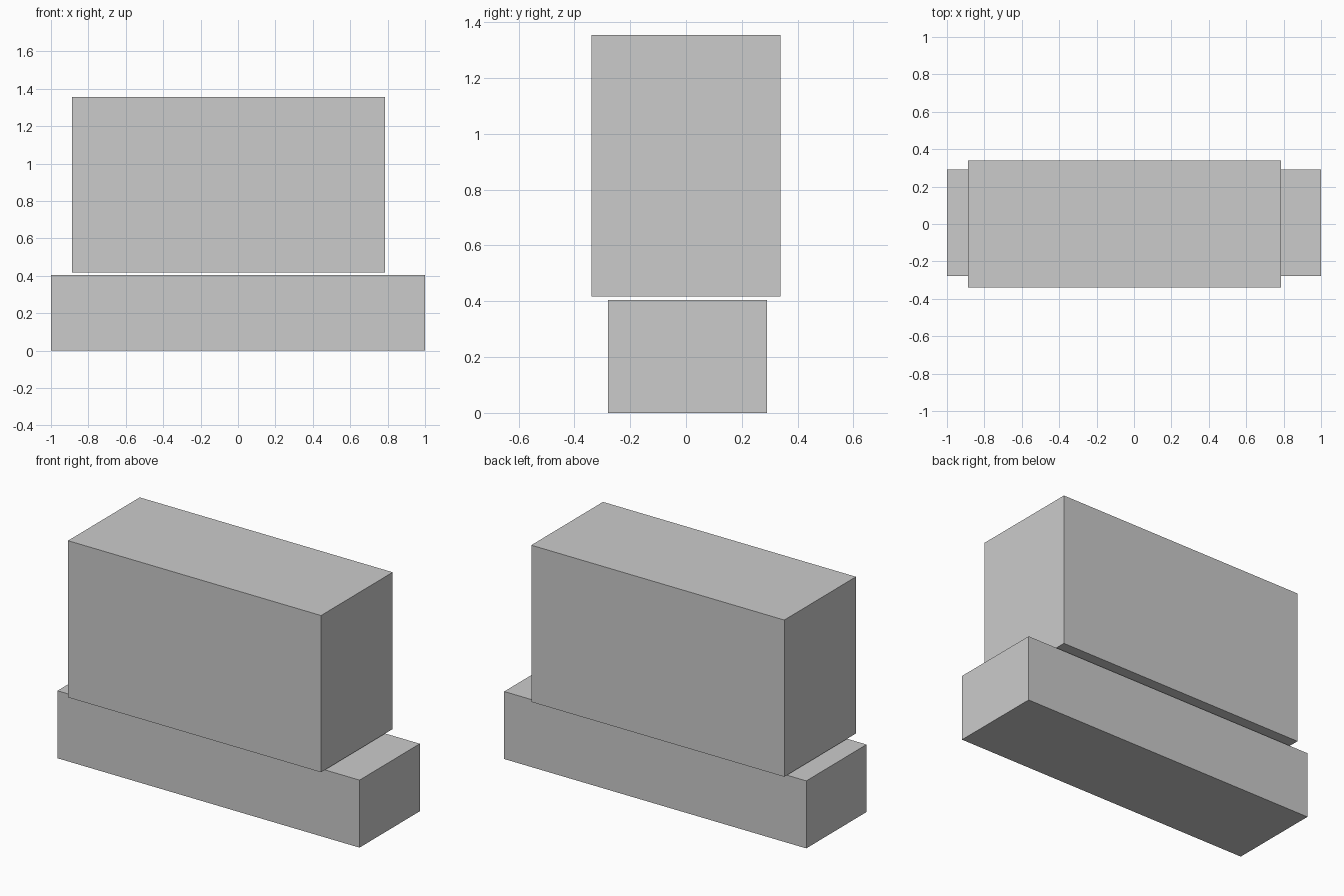
import bpy
from mathutils import Vector

if "Cube" in bpy.data.objects:
    bpy.data.objects.remove(bpy.data.objects["Cube"])


def box(name, low, high):
    """Axis-aligned box between two opposite corners."""
    low, high = Vector(low), Vector(high)
    bpy.ops.mesh.primitive_cube_add(size=1)
    obj = bpy.context.object
    obj.name = obj.data.name = name
    size, centre = high - low, (low + high) / 2
    for v in obj.data.vertices:
        v.co = v.co * size + centre
    return obj


# Long, low base block
box("base_block", (-1.0, -0.279, 0.0), (1.0, 0.291, 0.404))

# Taller, wider block floating just above the base
box("upper_block", (-0.888, -0.339, 0.417), (0.787, 0.339, 1.355))
